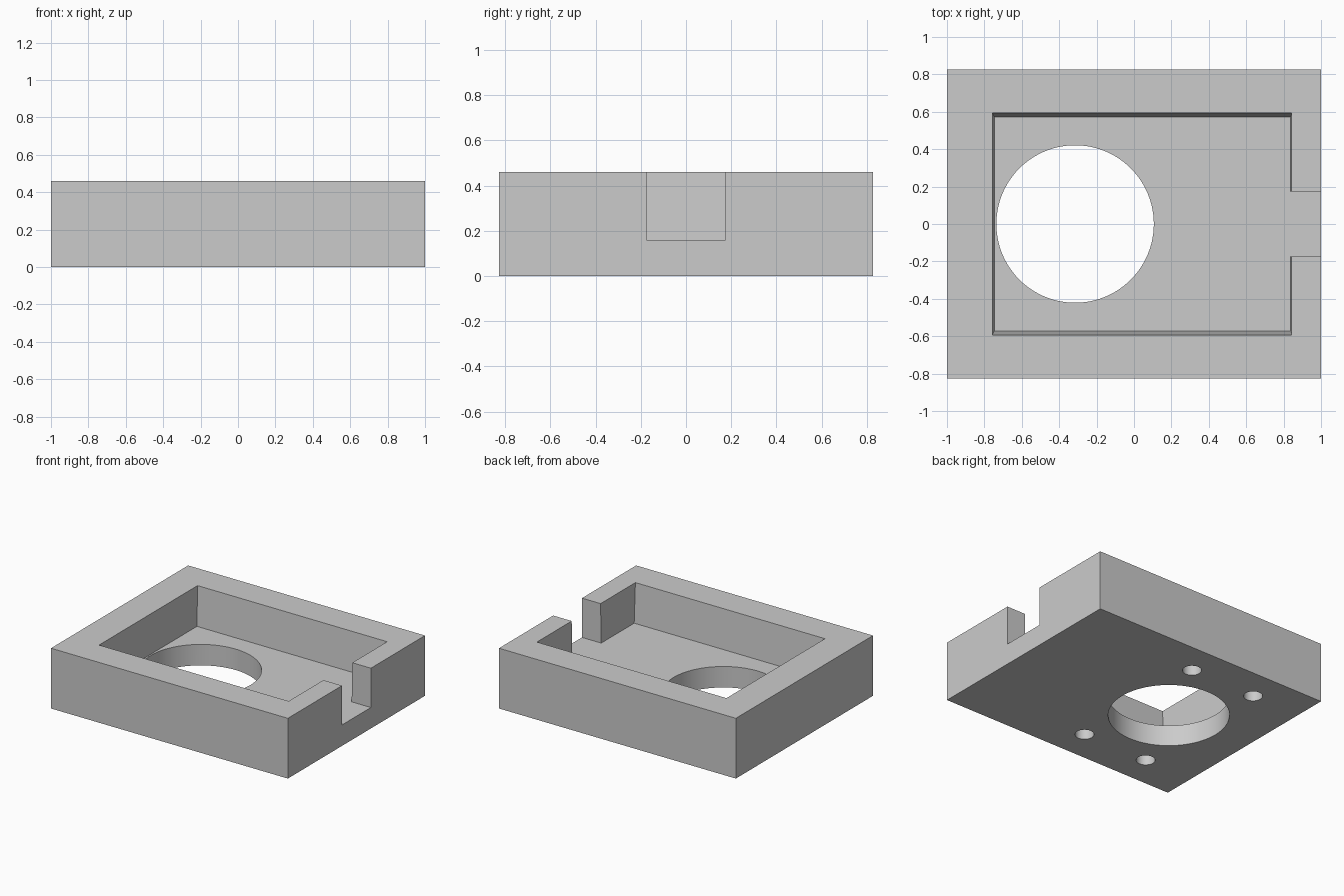
import bpy
import bmesh
from mathutils import Vector

if "Cube" in bpy.data.objects:
    bpy.data.objects.remove(bpy.data.objects["Cube"], do_unlink=True)

WIDTH, DEPTH, HEIGHT = 2.0, 1.654, 0.46
FLOOR = 0.16
BORE_X = -0.315

grey = bpy.data.materials.new("plain grey")
grey.use_nodes = True
grey.diffuse_color = (0.6, 0.6, 0.6, 1)
grey.node_tree.nodes["Principled BSDF"].inputs["Base Color"].default_value = (0.6, 0.6, 0.6, 1)


def finish(name, bm):
    bmesh.ops.recalc_face_normals(bm, faces=bm.faces)
    mesh = bpy.data.meshes.new(name)
    bm.to_mesh(mesh)
    bm.free()
    mesh.materials.append(grey)
    obj = bpy.data.objects.new(name, mesh)
    bpy.context.collection.objects.link(obj)
    return obj


def block(name, low, high, spread=None):
    """Box between two corners; spread gives the top's (x0, x1, y) draft."""
    bm = bmesh.new()
    bmesh.ops.create_cube(bm, size=1)
    low, high = Vector(low), Vector(high)
    for v in bm.verts:
        top = v.co.z > 0
        sx, sy = v.co.x > 0, v.co.y > 0
        v.co = [high[i] if v.co[i] > 0 else low[i] for i in range(3)]
        if top and spread:
            v.co.x += spread[1] if sx else -spread[0]
            v.co.y += spread[2] if sy else -spread[2]
    return finish(name, bm)


def cylinder(name, x, y, radius, z0, z1, sides):
    bm = bmesh.new()
    bmesh.ops.create_cone(bm, cap_ends=True, segments=sides,
                          radius1=radius, radius2=radius, depth=z1 - z0)
    bmesh.ops.translate(bm, verts=bm.verts, vec=(x, y, (z0 + z1) / 2))
    return finish(name, bm)


# Solid housing block
housing = block("housing", (-WIDTH / 2, -DEPTH / 2, 0), (WIDTH / 2, DEPTH / 2, HEIGHT))

# Drafted pocket, exit slot and main bore
cutters = [
    block("pocket_cutter", (-0.747, -0.572, FLOOR), (0.838, 0.572, 0.5), (0.012, 0.006, 0.025)),
    block("slot_cutter", (0.7, -0.174, FLOOR), (1.1, 0.174, 0.6)),
    cylinder("bore_cutter", BORE_X, 0, 0.421, -0.1, 0.3, 96),
]

# Four blind screw holes in the underside
for sx in (-1, 1):
    for sy in (-1, 1):
        cutters.append(cylinder("screw_hole_cutter", BORE_X + sx * 0.277, sy * 0.58,
                                0.066, -0.1, 0.12, 32))

bpy.context.view_layer.objects.active = housing
housing.select_set(True)
for cutter in cutters:
    cut = housing.modifiers.new(cutter.name, 'BOOLEAN')
    cut.operation = 'DIFFERENCE'
    cut.solver = 'EXACT'
    cut.object = cutter
    bpy.ops.object.modifier_apply(modifier=cut.name)
    bpy.data.objects.remove(cutter, do_unlink=True)

# Smooth bores, crisp edges
bpy.ops.object.shade_smooth_by_angle(angle=0.52)
